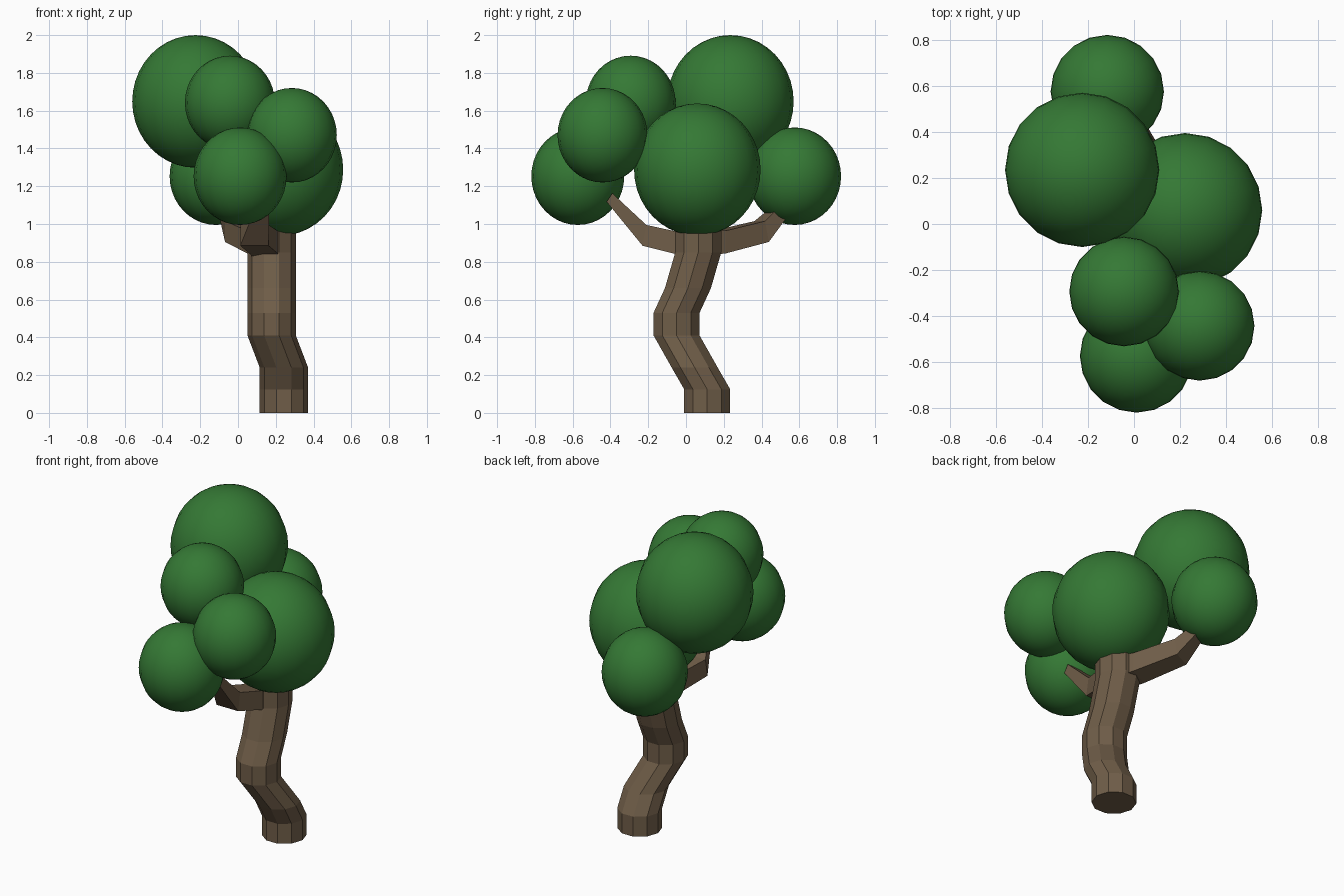
import bpy, bmesh
from math import cos, sin, pi
from mathutils import Vector

if "Cube" in bpy.data.objects:
    bpy.data.objects.remove(bpy.data.objects["Cube"])


def material(name, color):
    m = bpy.data.materials.new(name)
    m.diffuse_color = (*color, 1)
    m.use_nodes = True
    m.node_tree.nodes["Principled BSDF"].inputs["Base Color"].default_value = m.diffuse_color
    return m


bark = material("bark", (0.16, 0.11, 0.065))
leaf = material("leaf", (0.035, 0.19, 0.035))


def add_object(name, bm, mat, smooth=False):
    bmesh.ops.recalc_face_normals(bm, faces=bm.faces)
    for f in bm.faces:
        f.smooth = smooth
    me = bpy.data.meshes.new(name)
    bm.to_mesh(me)
    bm.free()
    me.materials.append(mat)
    ob = bpy.data.objects.new(name, me)
    bpy.context.collection.objects.link(ob)
    return ob


def loft(name, rings):
    """Skin a list of equal-length point rings and cap both ends."""
    bm = bmesh.new()
    loops = [[bm.verts.new(p) for p in ring] for ring in rings]
    n = len(loops[0])
    for a, b in zip(loops, loops[1:]):
        for i in range(n):
            j = (i + 1) % n
            bm.faces.new((a[i], a[j], b[j], b[i]))
    bm.faces.new(loops[0])
    bm.faces.new(loops[-1])
    return add_object(name, bm, bark)


# Trunk: ten-sided level rings along a crooked path
path = [(0.243, 0.112, 0), (0.243, 0.112, 0.125), (0.243, 0.046, 0.24),
        (0.178, -0.05, 0.41), (0.178, -0.05, 0.53), (0.178, 0.01, 0.66),
        (0.178, 0.065, 0.85), (0.178, 0.065, 1.05)]
loft("trunk", [[(x + 0.128 * cos(i * pi / 5), y + 0.128 * sin(i * pi / 5), z)
                for i in range(10)] for x, y, z in path])


# Branches: tapering four-sided sections (centre, width, height, lean in y)
def branch(name, side, sections):
    side = Vector(side).normalized()
    rings = []
    for c, w, h, lean in sections:
        up = Vector((0, lean, h)) / 2
        s = side * w / 2
        c = Vector(c)
        rings.append([c - s - up, c + s - up, c + s + up, c - s + up])
    loft(name, rings)


branch("front_branch", (1, 0, 0), [
    ((0.15, 0.0, 0.89), 0.15, 0.13, 0),
    ((0.14, -0.05, 0.90), 0.15, 0.12, 0),
    ((0.087, -0.22, 0.94), 0.15, 0.11, 0.02),
    ((0.135, -0.405, 1.14), 0.06, 0.045, 0.03)])
branch("back_branch", (0.9, 0.44, 0), [
    ((0.155, 0.10, 0.90), 0.15, 0.13, 0),
    ((0.115, 0.18, 0.905), 0.15, 0.12, 0),
    ((-0.01, 0.40, 0.96), 0.13, 0.11, -0.02),
    ((-0.085, 0.55, 1.12), 0.06, 0.05, -0.03)])

# Foliage: slightly tall balls (centre, horizontal radius, vertical radius)
foliage = {
    "crown_foliage": ((-0.225, 0.235, 1.649), 0.335, 0.351),
    "right_foliage": ((0.222, 0.06, 1.288), 0.335, 0.35),
    "upper_front_foliage": ((-0.043, -0.293, 1.642), 0.238, 0.249),
    "right_front_foliage": ((0.285, -0.442, 1.47), 0.238, 0.25),
    "low_front_foliage": ((0.011, -0.573, 1.253), 0.246, 0.258),
    "low_back_foliage": ((-0.116, 0.575, 1.253), 0.246, 0.258)}
for name, (c, r, rz) in foliage.items():
    bm = bmesh.new()
    bmesh.ops.create_uvsphere(bm, u_segments=20, v_segments=20, radius=1)
    bmesh.ops.scale(bm, vec=(r, r, rz), verts=bm.verts)
    bmesh.ops.translate(bm, vec=c, verts=bm.verts)
    add_object(name, bm, leaf, smooth=True)
